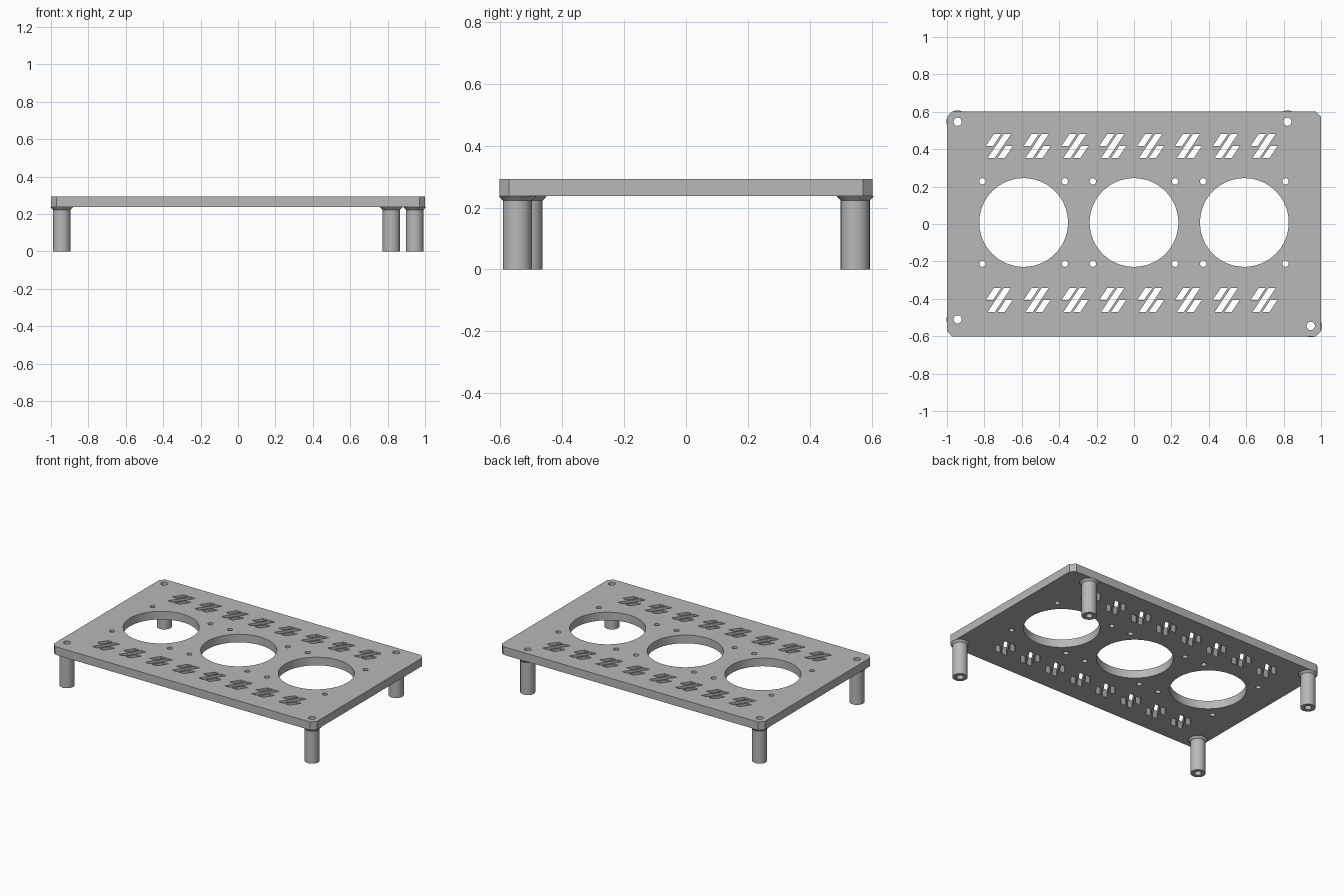
import bpy, bmesh, math

cube = bpy.data.objects.get("Cube")
if cube:
    bpy.data.objects.remove(cube)

HALF_X, HALF_Y, CHAMFER = 1.0, 0.602, 0.03
BOTTOM, TOP = 0.237, 0.293
BORE = 0.022
POSTS = {
    "back_right_post": (-0.943, 0.547),
    "back_left_post": (0.82, 0.547),
    "front_right_post": (-0.943, -0.51),
    "front_left_post": (0.945, -0.545),
}

grey = bpy.data.materials.new("plain grey")
grey.use_nodes = True
colour = (0.48, 0.48, 0.48, 1)
grey.diffuse_color = colour
grey.node_tree.nodes["Principled BSDF"].inputs["Base Color"].default_value = colour


def add_object(name, mesh):
    mesh.materials.clear()
    mesh.materials.append(grey)
    obj = bpy.data.objects.new(name, mesh)
    bpy.context.collection.objects.link(obj)
    bpy.ops.object.select_all(action="DESELECT")
    obj.select_set(True)
    bpy.context.view_layer.objects.active = obj
    bpy.ops.object.shade_smooth_by_angle(angle=math.radians(30))
    return obj


def circle(cx, cy, r, sides):
    steps = [2 * math.pi * i / sides for i in range(sides)]
    return [(cx + r * math.cos(a), cy + r * math.sin(a)) for a in steps]


def slanted_slots(cx, cy):
    """One vent: a long slanted slot with a short one on either side."""
    h, w, lean = 0.064, 0.038, 0.043
    slots = []
    for x, y0, y1 in ((-0.062, -h, h), (-0.072, 0, h), (-0.009, -h, 0)):
        dx = lean * (y1 - y0) / h
        corners = ((x, y0), (x + w, y0), (x + w + dx, y1), (x + dx, y1))
        slots.append([(cx + px, cy + py) for px, py in corners])
    return slots


# Plate outline with chamfered corners
a, b, c = HALF_X, HALF_Y, CHAMFER
outlines = [[(-a + c, -b), (a - c, -b), (a, -b + c), (a, b - c),
             (a - c, b), (-a + c, b), (-a, b - c), (-a, -b + c)]]

# Three large round openings, each with four screw holes
for cx in (-0.59, 0, 0.59):
    cy = 0.008
    outlines.append(circle(cx, cy, 0.237, 96))
    for sx in (-1, 1):
        for sy in (-1, 1):
            outlines.append(circle(cx + sx * 0.22, cy + sy * 0.22, 0.017, 24))

# Two rows of slanted vents
for i in range(8):
    for cy in (0.417, -0.406):
        outlines += slanted_slots(-0.72 + i * 0.2022, cy)

# Holes above the posts
for x, y in POSTS.values():
    outlines.append(circle(x, y, BORE, 32))

# Fill and thicken the outline into the plate
curve = bpy.data.curves.new("plate_outline", "CURVE")
curve.dimensions = "2D"
curve.fill_mode = "BOTH"
curve.extrude = (TOP - BOTTOM) / 2
for points in outlines:
    spline = curve.splines.new("POLY")
    spline.points.add(len(points) - 1)
    for p, (x, y) in zip(spline.points, points):
        p.co = (x, y, 0, 1)
    spline.use_cyclic_u = True
helper = bpy.data.objects.new("plate_outline", curve)
bpy.context.collection.objects.link(helper)
bpy.context.view_layer.update()
graph = bpy.context.evaluated_depsgraph_get()
plate_mesh = bpy.data.meshes.new_from_object(helper.evaluated_get(graph))
bpy.data.objects.remove(helper)

bm = bmesh.new()
bm.from_mesh(plate_mesh)
bmesh.ops.remove_doubles(bm, verts=bm.verts, dist=0.0001)
bmesh.ops.recalc_face_normals(bm, faces=bm.faces)
bm.to_mesh(plate_mesh)
bm.free()
plate = add_object("plate", plate_mesh)
plate.location.z = (TOP + BOTTOM) / 2


# Hollow posts with a flared collar under the plate
def post(name, x, y):
    profile = [(BORE, 0), (0.047, 0), (0.047, 0.223), (0.06, BOTTOM), (BORE, BOTTOM)]
    bm = bmesh.new()
    rings = [[bm.verts.new((px, py, z)) for px, py in circle(0, 0, r, 32)]
             for r, z in profile]
    for lower, upper in zip(rings, rings[1:] + rings[:1]):
        for i in range(32):
            j = (i + 1) % 32
            bm.faces.new((lower[i], lower[j], upper[j], upper[i]))
    bmesh.ops.recalc_face_normals(bm, faces=bm.faces)
    mesh = bpy.data.meshes.new(name)
    bm.to_mesh(mesh)
    bm.free()
    add_object(name, mesh).location = (x, y, 0)


for name, (x, y) in POSTS.items():
    post(name, x, y)
